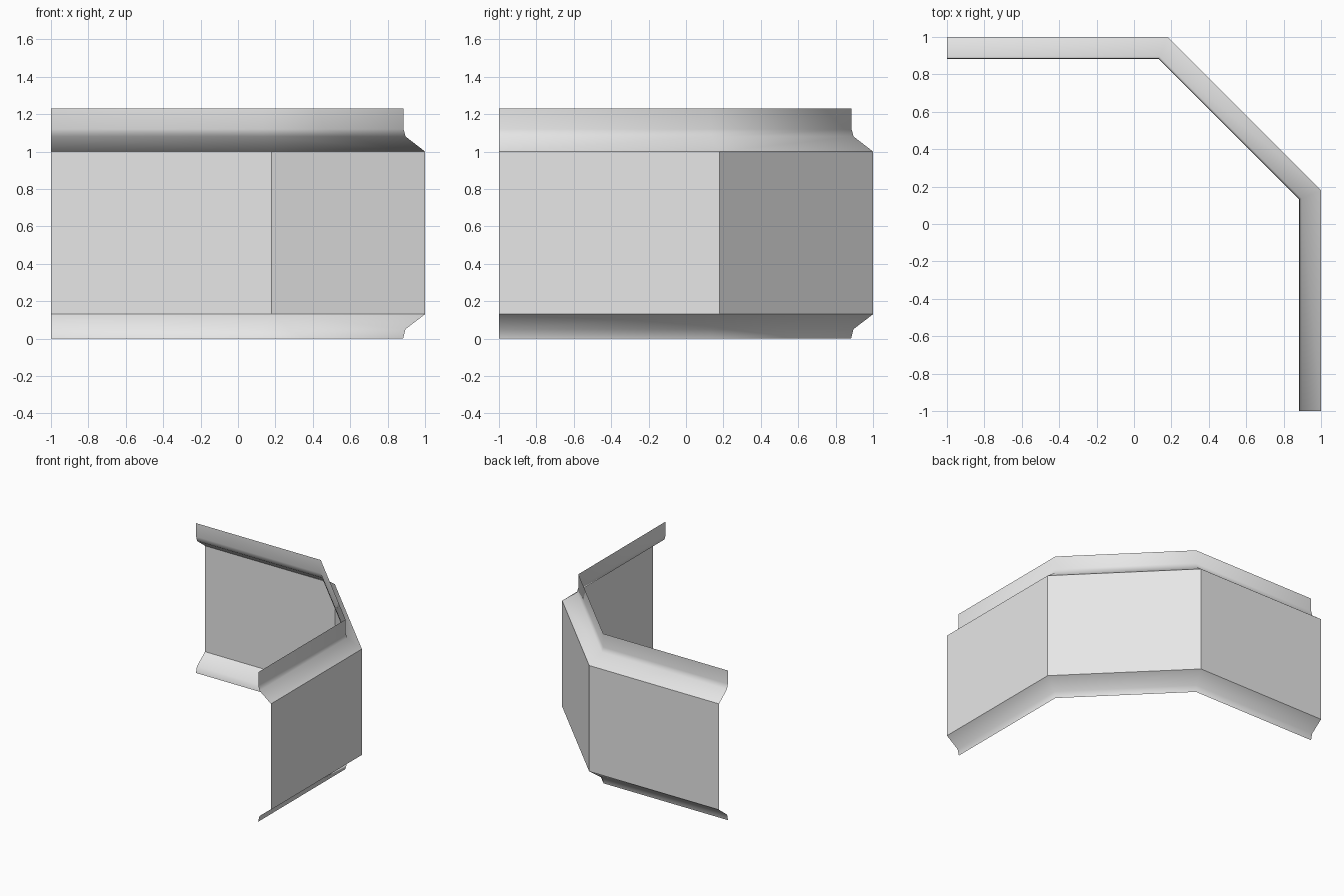
import bpy
import bmesh
from math import tan, pi

cube = bpy.data.objects.get("Cube")
if cube:
    bpy.data.objects.remove(cube, do_unlink=True)

grey = bpy.data.materials.new("light_grey")
grey.use_nodes = True
grey.diffuse_color = (0.8, 0.8, 0.8, 1)
grey.node_tree.nodes["Principled BSDF"].inputs["Base Color"].default_value = grey.diffuse_color

BEND = 0.18           # where the straight runs meet the diagonal
MITRE = tan(pi / 8)   # corner shift per unit of inset


def plan(inset):
    """Plan of the wall, moved inwards by the inset with mitred corners."""
    out, bend = 1 - inset, BEND - inset * MITRE
    return [(-1, out), (bend, out), (out, bend), (out, -1)]


def sweep(name, profile, smooth):
    """Sweep an (inset, height) profile along the plan as an open sheet."""
    bm = bmesh.new()
    rows = [[bm.verts.new((x, y, z)) for x, y in plan(inset)] for inset, z in profile]
    for low, high in zip(rows, rows[1:]):
        for i in range(len(low) - 1):
            face = bm.faces.new((low[i + 1], low[i], high[i], high[i + 1]))
            face.smooth = smooth
    mesh = bpy.data.meshes.new(name)
    bm.to_mesh(mesh)
    bm.free()
    mesh.materials.append(grey)
    obj = bpy.data.objects.new(name, mesh)
    bpy.context.collection.objects.link(obj)
    return obj


# Flat wall panels
sweep("wall_panels", [(0, 0.13), (0, 1.0)], False)

# Lower lip, turned inwards
sweep("lower_lip", [(0.117, 0), (0.105, 0.05), (0, 0.13)], True)

# Upper lip, turned inwards and then upright
sweep("upper_lip", [(0, 1.0), (0.104, 1.08), (0.115, 1.12), (0.115, 1.23)], True)
